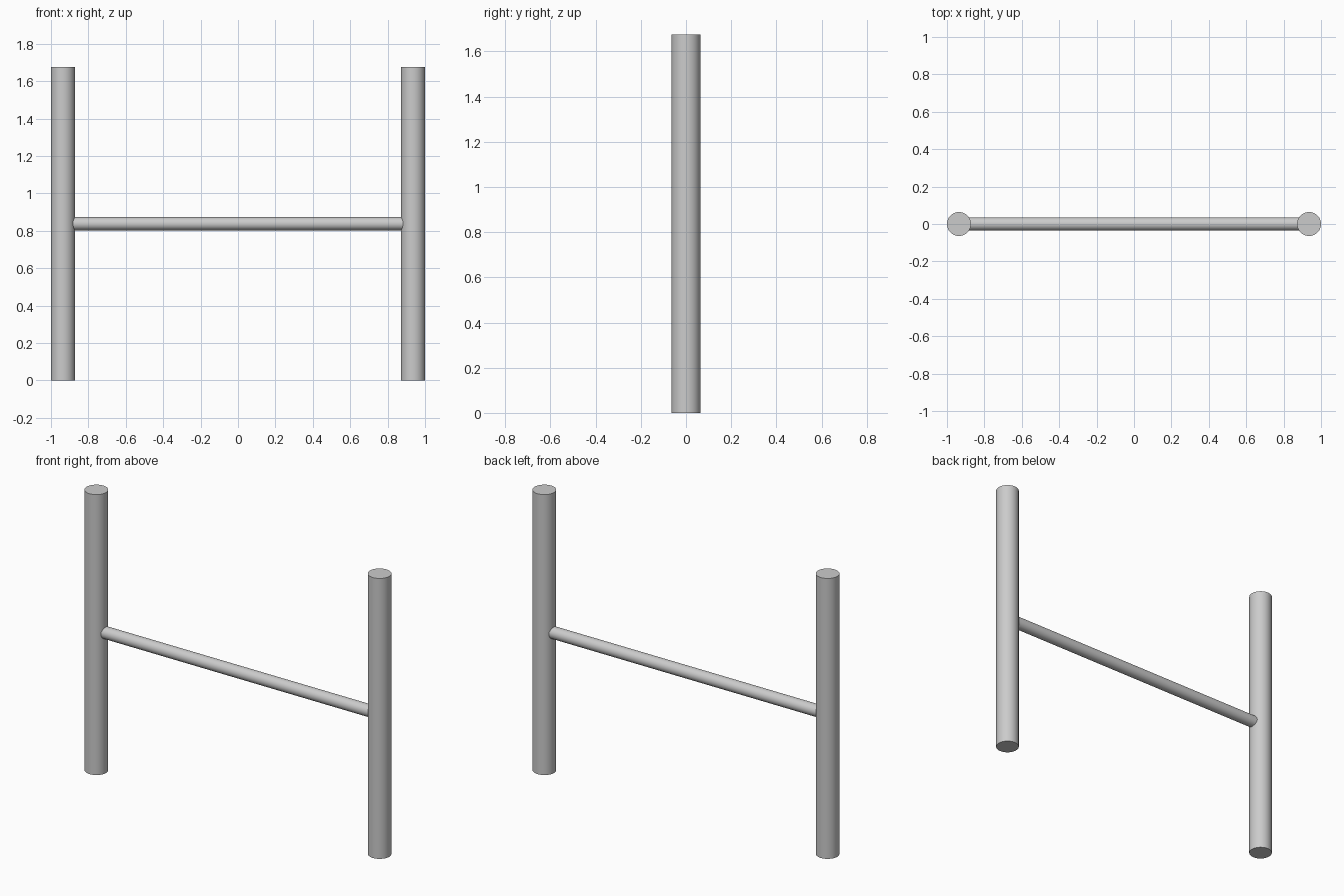
import bpy
from math import pi, radians

if "Cube" in bpy.data.objects:
    bpy.data.objects.remove(bpy.data.objects["Cube"])

POST_R, POST_H = 0.064, 1.675
BAR_R = 0.035
POST_X = 1 - POST_R


def rod(name, radius, length, location, rotation=(0, 0, 0)):
    bpy.ops.mesh.primitive_cylinder_add(vertices=64, radius=radius, depth=length,
                                        location=location, rotation=rotation)
    obj = bpy.context.object
    obj.name = name
    bpy.ops.object.shade_smooth_by_angle(angle=radians(30))
    return obj


# Upright posts
for side, name in ((-1, "left_post"), (1, "right_post")):
    rod(name, POST_R, POST_H, (side * POST_X, 0, POST_H / 2))

# Crossbar, its ends set inside the posts
rod("crossbar", BAR_R, 2 * POST_X, (0, 0, POST_H / 2), (0, pi / 2, 0))
